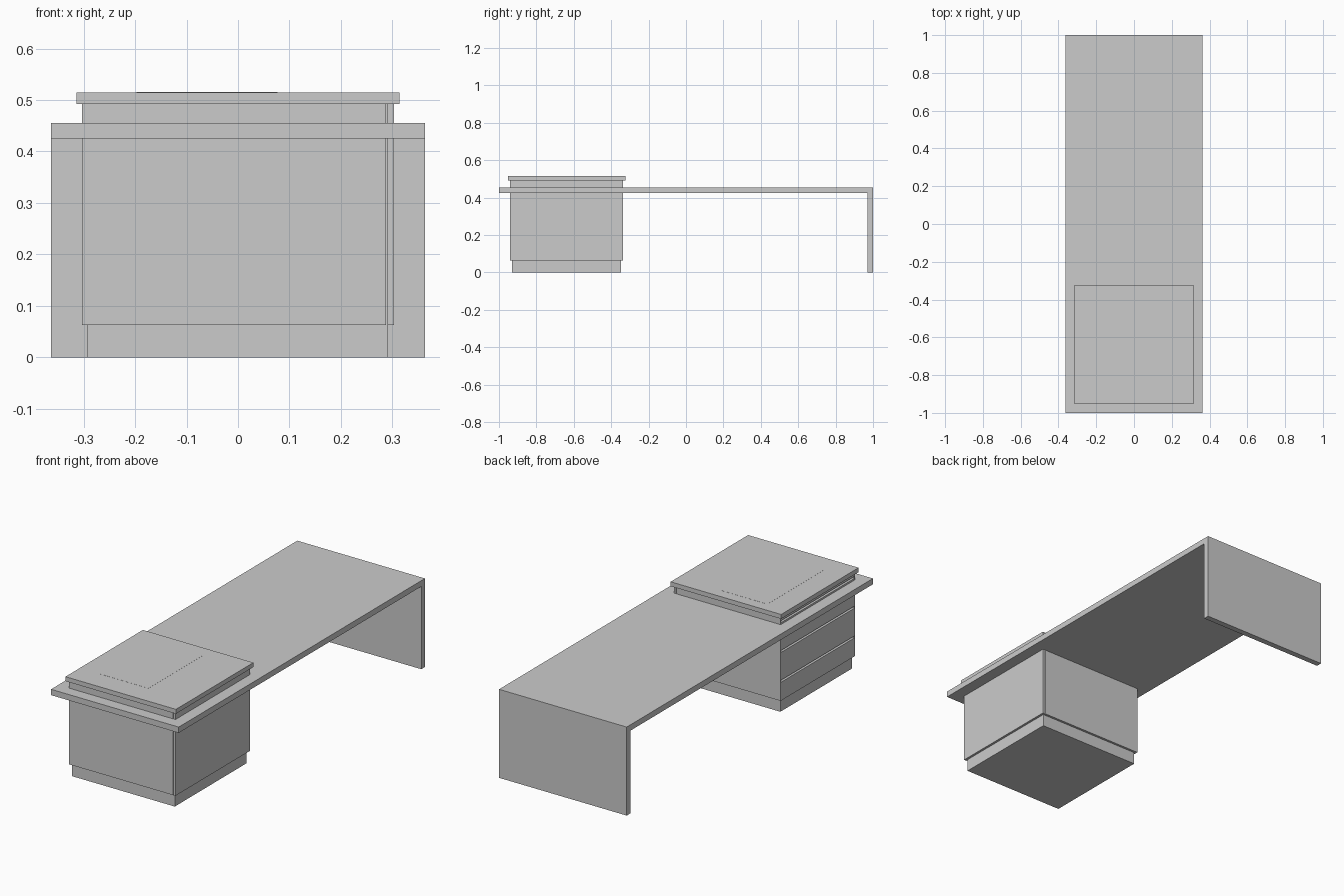
import bpy, bmesh

if "Cube" in bpy.data.objects:
    bpy.data.objects.remove(bpy.data.objects["Cube"])


def box(name, x, y, z):
    """Axis-aligned box from (min, max) ranges."""
    bm = bmesh.new()
    bmesh.ops.create_cube(bm, size=1)
    for v in bm.verts:
        v.co = [r[0] + (c + 0.5) * (r[1] - r[0]) for c, r in zip(v.co, (x, y, z))]
    me = bpy.data.meshes.new(name)
    bm.to_mesh(me)
    bm.free()
    ob = bpy.data.objects.new(name, me)
    bpy.context.collection.objects.link(ob)
    return ob


# long worktop and the panel leg at its far end
box("worktop", (-0.363, 0.363), (-1, 1), (0.425, 0.455))
box("end_panel_leg", (-0.363, 0.363), (0.97, 1), (0, 0.425))

# cabinet: plinth, core, two side skins and back panel behind a shadow gap
Y0, Y1, Z0, Z1 = -0.941, -0.336, 0.063, 0.492
box("plinth", (-0.293, 0.291), (-0.929, -0.348), (0, Z0))
box("cabinet_core", (-0.288, 0.288), (Y0 + 0.004, Y1 - 0.004), (Z0, Z1))
for name, ya in (("front_side_panel", Y0), ("rear_side_panel", Y1 - 0.004)):
    box(name, (-0.303, 0.288), (ya, ya + 0.004), (Z0, Z1))
box("gap_filler", (0.288, 0.291), (Y0 + 0.012, Y1 - 0.012), (Z0, Z1))
box("back_panel", (0.291, 0.303), (Y0, Y1), (Z0, Z1))

# drawer fronts on the left face, separated by finger gaps
for i, (za, zb) in enumerate(((Z0, 0.158), (0.168, 0.311), (0.321, 0.464), (0.474, Z1))):
    box(f"drawer_front_{i + 1}", (-0.303, -0.288), (Y0 + 0.004, Y1 - 0.004), (za, zb))

# overhanging cap with a flush inlaid pad
box("cabinet_cap", (-0.314, 0.314), (-0.953, -0.324), (Z1, 0.515))
box("cap_inlay", (-0.197, 0.077), (-0.837, -0.38), (0.51, 0.5155))
